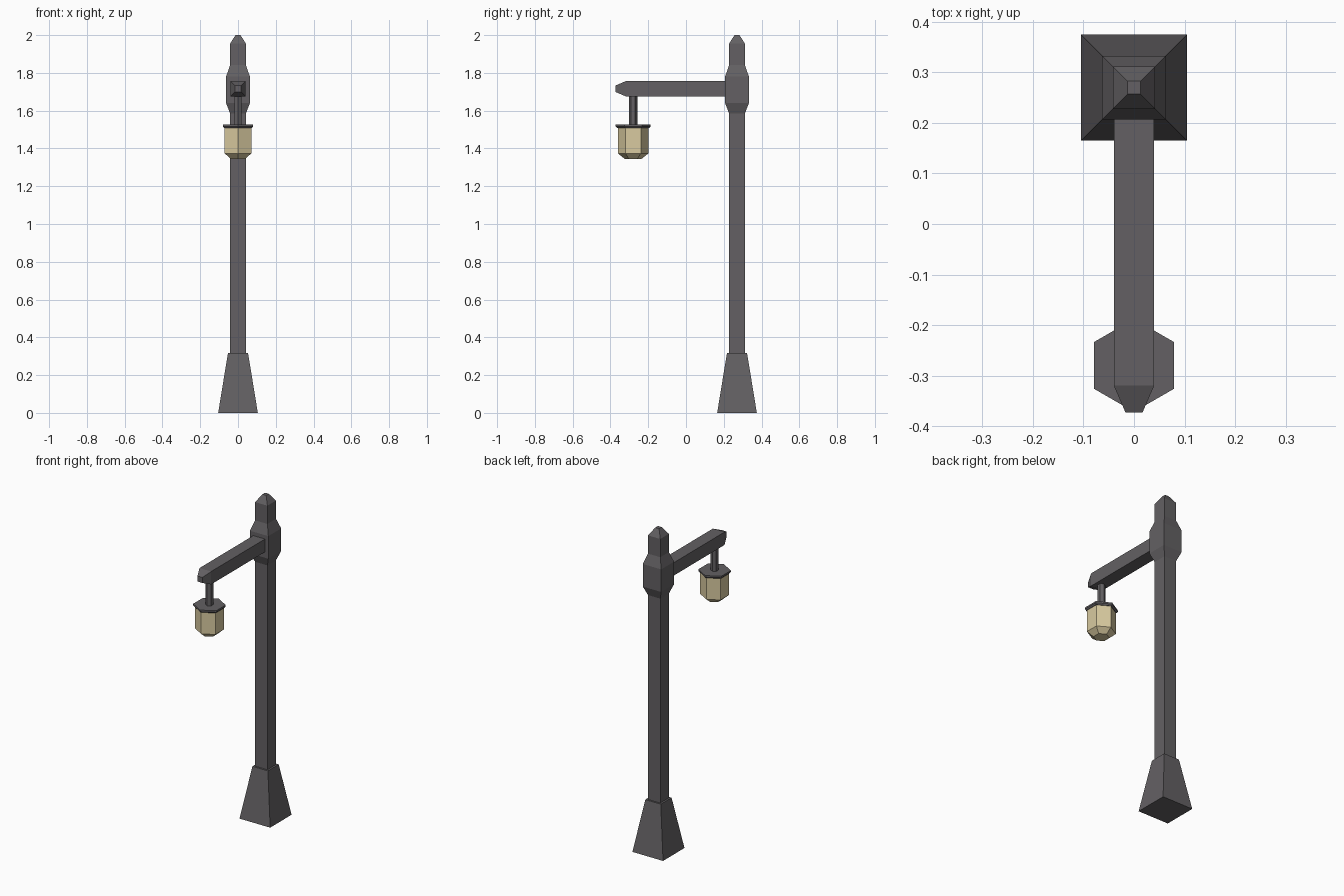
import bpy, bmesh, math
from mathutils import Vector, Matrix

if "Cube" in bpy.data.objects:
    bpy.data.objects.remove(bpy.data.objects["Cube"])


def material(name, rgb):
    m = bpy.data.materials.new(name)
    m.diffuse_color = (*rgb, 1)
    m.use_nodes = True
    m.node_tree.nodes["Principled BSDF"].inputs["Base Color"].default_value = m.diffuse_color
    return m


IRON = material("dark iron", (0.125, 0.118, 0.125))
GLASS = material("cream glass", (0.69, 0.59, 0.35))


def loft(name, sides, rings, start, mat, location, rotation=None):
    """Stack of regular polygons; rings are (height, corner radius)."""
    bm = bmesh.new()
    loops = []
    for h, r in rings:
        angles = [start + math.tau * i / sides for i in range(sides)]
        loops.append([bm.verts.new((r * math.cos(a), r * math.sin(a), h)) for a in angles])
    for lo, hi in zip(loops, loops[1:]):
        for i in range(sides):
            j = (i + 1) % sides
            bm.faces.new((lo[i], lo[j], hi[j], hi[i]))
    bm.faces.new(loops[0][::-1])
    bm.faces.new(loops[-1])
    if rotation:
        bmesh.ops.transform(bm, matrix=rotation, verts=bm.verts)
    bmesh.ops.recalc_face_normals(bm, faces=bm.faces)
    mesh = bpy.data.meshes.new(name)
    bm.to_mesh(mesh)
    bm.free()
    mesh.materials.append(mat)
    ob = bpy.data.objects.new(name, mesh)
    ob.location = Vector(location)
    bpy.context.collection.objects.link(ob)
    return ob


def square_loft(name, rings, location, rotation=None):
    """Square section; rings are (height, half width)."""
    rings = [(h, w * math.sqrt(2)) for h, w in rings]
    return loft(name, 4, rings, math.pi / 4, IRON, location, rotation)


def hex_loft(name, rings, mat):
    """Hexagonal lantern part with corners towards front and back."""
    return loft(name, 6, rings, math.pi / 2, mat, (0, -0.28, 0))


# Post: flared foot, then shaft with swollen collar and pointed finial
POST = (0, 0.27, 0)
square_loft("foot", [(0, 0.105), (0.318, 0.053)], POST)
square_loft("post", [(0.30, 0.042), (1.585, 0.042), (1.64, 0.063), (1.78, 0.063),
                     (1.842, 0.042), (1.955, 0.042), (2.0, 0.013)], POST)

# Arm reaching forward, with tapered tip
square_loft("arm", [(0, 0.04), (0.56, 0.04), (0.613, 0.017)], (0, 0.24, 1.716),
            Matrix.Rotation(math.pi / 2, 4, 'X'))

# Hanging lantern
hex_loft("hanger_rod", [(1.52, 0.022), (1.69, 0.022)], IRON)
hex_loft("lantern_cap", [(1.508, 0.084), (1.516, 0.092), (1.526, 0.092)], IRON)
hex_loft("lantern_glass", [(1.345, 0.045), (1.374, 0.081), (1.51, 0.081)], GLASS)
